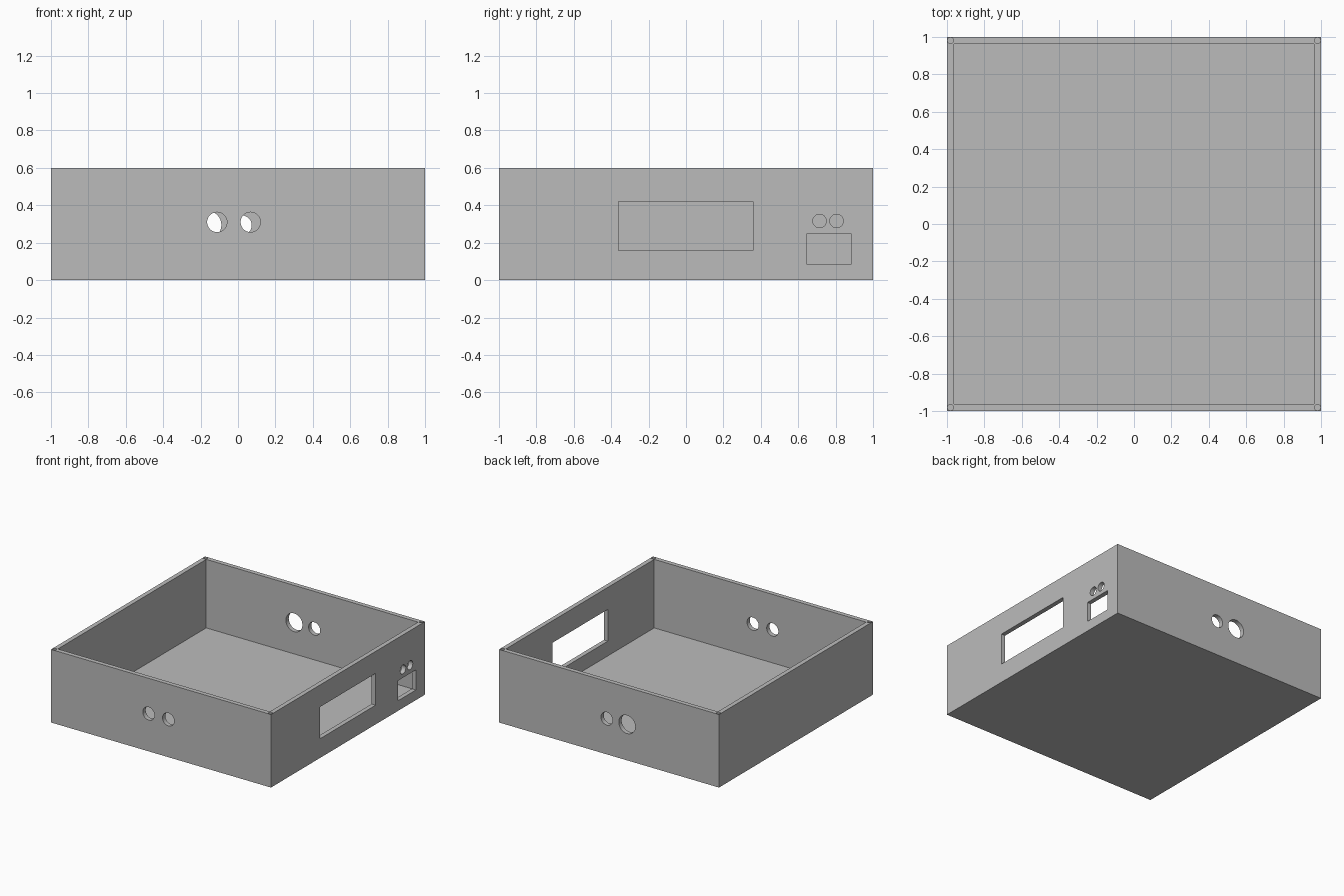
import bpy
from math import pi

cube = bpy.data.objects.get("Cube")
if cube:
    bpy.data.objects.remove(cube, do_unlink=True)

WALL = 0.037
HEIGHT = 0.6

grey = bpy.data.materials.new("plain grey")
grey.use_nodes = True
grey.diffuse_color = (0.5, 0.5, 0.5, 1)
grey.node_tree.nodes["Principled BSDF"].inputs["Base Color"].default_value = (0.5, 0.5, 0.5, 1)


def block(name, low, high):
    """Axis-aligned box between two corners."""
    bpy.ops.mesh.primitive_cube_add(size=1, location=[(a + b) / 2 for a, b in zip(low, high)])
    obj = bpy.context.object
    obj.name = name
    obj.scale = [b - a for a, b in zip(low, high)]
    bpy.ops.object.transform_apply(location=True, rotation=True, scale=True)
    obj.data.materials.append(grey)
    return obj


def rod(name, centre, radius, depth, rotation=(0, 0, 0)):
    """Round cutter, upright unless rotated."""
    bpy.ops.mesh.primitive_cylinder_add(vertices=48, radius=radius, depth=depth,
                                        location=centre, rotation=rotation)
    obj = bpy.context.object
    obj.name = name
    obj.data.materials.append(grey)
    return obj


def cut(target, cutter):
    """Subtract the cutter, then discard it."""
    cutter.hide_render = True
    mod = target.modifiers.new(cutter.name, "BOOLEAN")
    mod.operation = "DIFFERENCE"
    mod.solver = "EXACT"
    mod.object = cutter
    bpy.context.view_layer.objects.active = target
    bpy.ops.object.modifier_apply(modifier=mod.name)
    bpy.data.objects.remove(cutter, do_unlink=True)


# Open-topped tray
tray = block("enclosure_tray", (-1, -1, 0), (1, 1, HEIGHT))
inner = 1 - WALL
cut(tray, block("cavity", (-inner, -inner, WALL), (inner, inner, HEIGHT + 0.2)))

# Round holes in the front and back walls: x, y, z, radius
for x, y, z, r in [(-0.112, -1, 0.31, 0.053), (0.067, -1, 0.31, 0.053),
                   (-0.164, 1, 0.295, 0.075), (0.02, 1, 0.293, 0.053)]:
    cut(tray, rod("wall_hole", (x, y, z), r, 0.2, (pi / 2, 0, 0)))

# Display window and socket opening in the side wall
cut(tray, block("display_window", (0.9, -0.362, 0.158), (1.1, 0.358, 0.419)))
cut(tray, block("socket_opening", (0.9, 0.646, 0.083), (1.1, 0.882, 0.248)))

# Pair of small holes above the socket
for y in (0.714, 0.805):
    cut(tray, rod("small_hole", (1, y, 0.316), 0.036, 0.2, (0, pi / 2, 0)))

# Blind screw holes in the corner rims
for sx in (-1, 1):
    for sy in (-1, 1):
        cut(tray, rod("screw_hole", (sx * 0.981, sy * 0.981, HEIGHT), 0.016, 0.2))

# Smooth hole walls, crisp box edges
bpy.ops.object.select_all(action="DESELECT")
tray.select_set(True)
bpy.context.view_layer.objects.active = tray
bpy.ops.object.shade_smooth_by_angle(angle=pi / 6)
